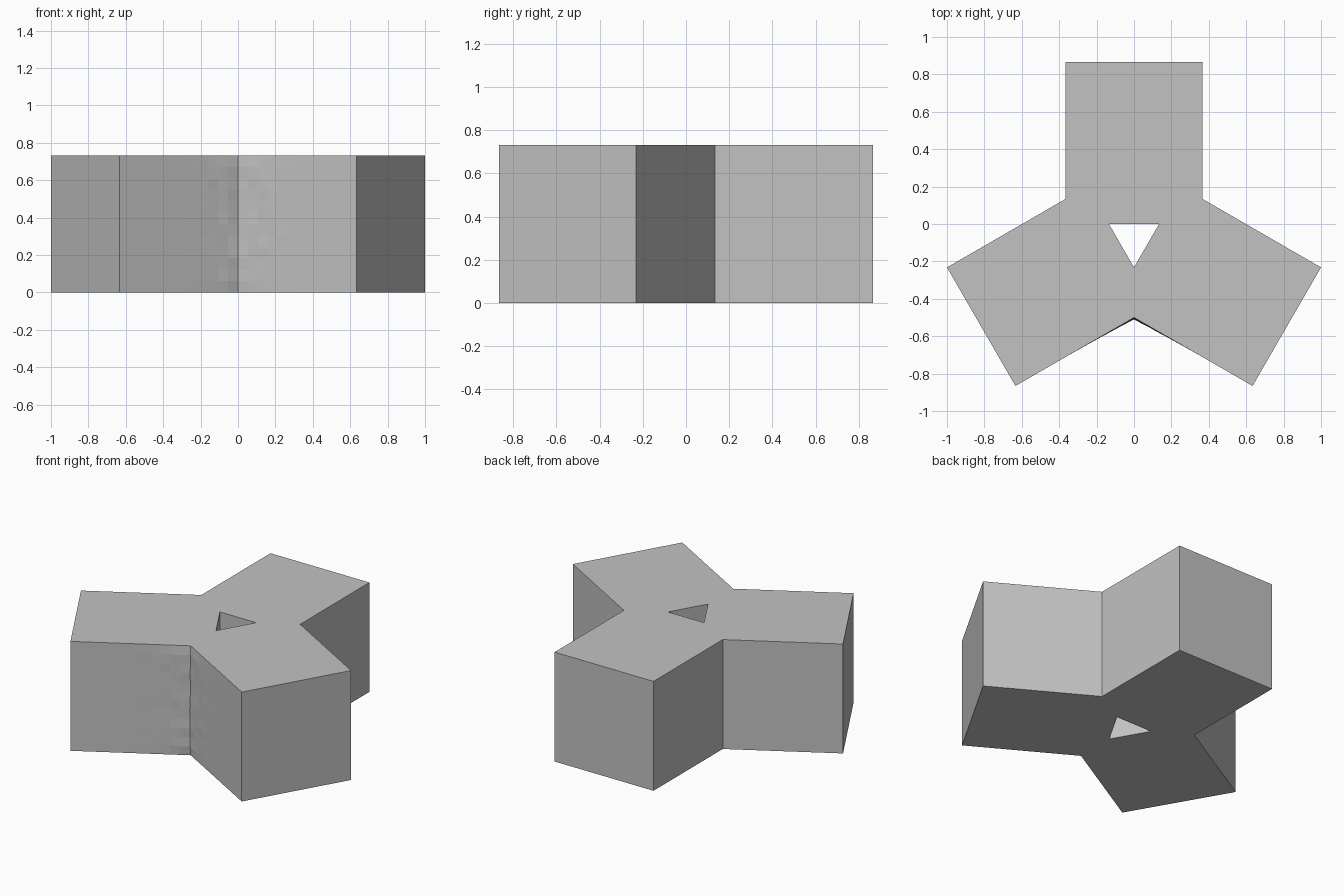
import bpy, bmesh, math, random
from mathutils import Vector

if "Cube" in bpy.data.objects:
    bpy.data.objects.remove(bpy.data.objects["Cube"])

random.seed(4)
S = 0.732                       # cube edge and wall height
CY = -0.0773                    # centre of the three-way symmetry
R_OUT, R_IN = S / math.sqrt(3), 0.1547

mat = bpy.data.materials.new("plain grey")
mat.diffuse_color = (0.54, 0.54, 0.54, 1)
mat.use_nodes = True
mat.node_tree.nodes["Principled BSDF"].inputs["Base Color"].default_value = mat.diffuse_color


def corner(radius, i):
    a = math.radians(30 + 120 * i)
    return Vector((radius * math.cos(a), CY + radius * math.sin(a), 0))


bm = bmesh.new()
outer = [bm.verts.new(corner(R_OUT, i)) for i in range(3)]
inner = [bm.verts.new(corner(R_IN, i)) for i in range(3)]

# Floor plan: a triangular ring with a square arm on each side
for i in range(3):
    j = (i + 1) % 3
    a, b = outer[i], outer[j]
    bm.faces.new((a, b, inner[j], inner[i]))
    d = (b.co - a.co).normalized()
    out = Vector((d.y, -d.x, 0)) * S
    far_a, far_b = bm.verts.new(a.co + out), bm.verts.new(b.co + out)
    bm.faces.new((a, far_a, far_b, b))

# Raise the plan into a solid
res = bmesh.ops.extrude_face_region(bm, geom=bm.faces[:])
bmesh.ops.translate(bm, vec=(0, 0, S),
                    verts=[g for g in res["geom"] if isinstance(g, bmesh.types.BMVert)])
bmesh.ops.recalc_face_normals(bm, faces=bm.faces[:])

# Slightly uneven surface on the two walls of the front notch
walls = [f for f in bm.faces if abs(f.normal.z) < 0.1 and f.normal.y < -0.8
         and f.calc_center_median().y > -0.75 and abs(f.calc_center_median().x) > 0.2]
edges = list({e for f in walls for e in f.edges})
bmesh.ops.subdivide_edges(bm, edges=edges, cuts=11, use_grid_fill=True)
for v in bm.verts:
    on_wall = abs(v.co.y + 0.5 + abs(v.co.x) / math.sqrt(3)) < 0.003
    if on_wall and 0.01 < v.co.z < S - 0.01 and abs(v.co.x) < 0.4:
        fade = (1 - abs(v.co.x) / 0.4) ** 2
        v.co.y -= random.uniform(0.003, 0.011) * fade

bmesh.ops.recalc_face_normals(bm, faces=bm.faces[:])
mesh = bpy.data.meshes.new("three_arm_block")
bm.to_mesh(mesh)
bm.free()
mesh.materials.append(mat)
obj = bpy.data.objects.new("three_arm_block", mesh)
bpy.context.collection.objects.link(obj)
